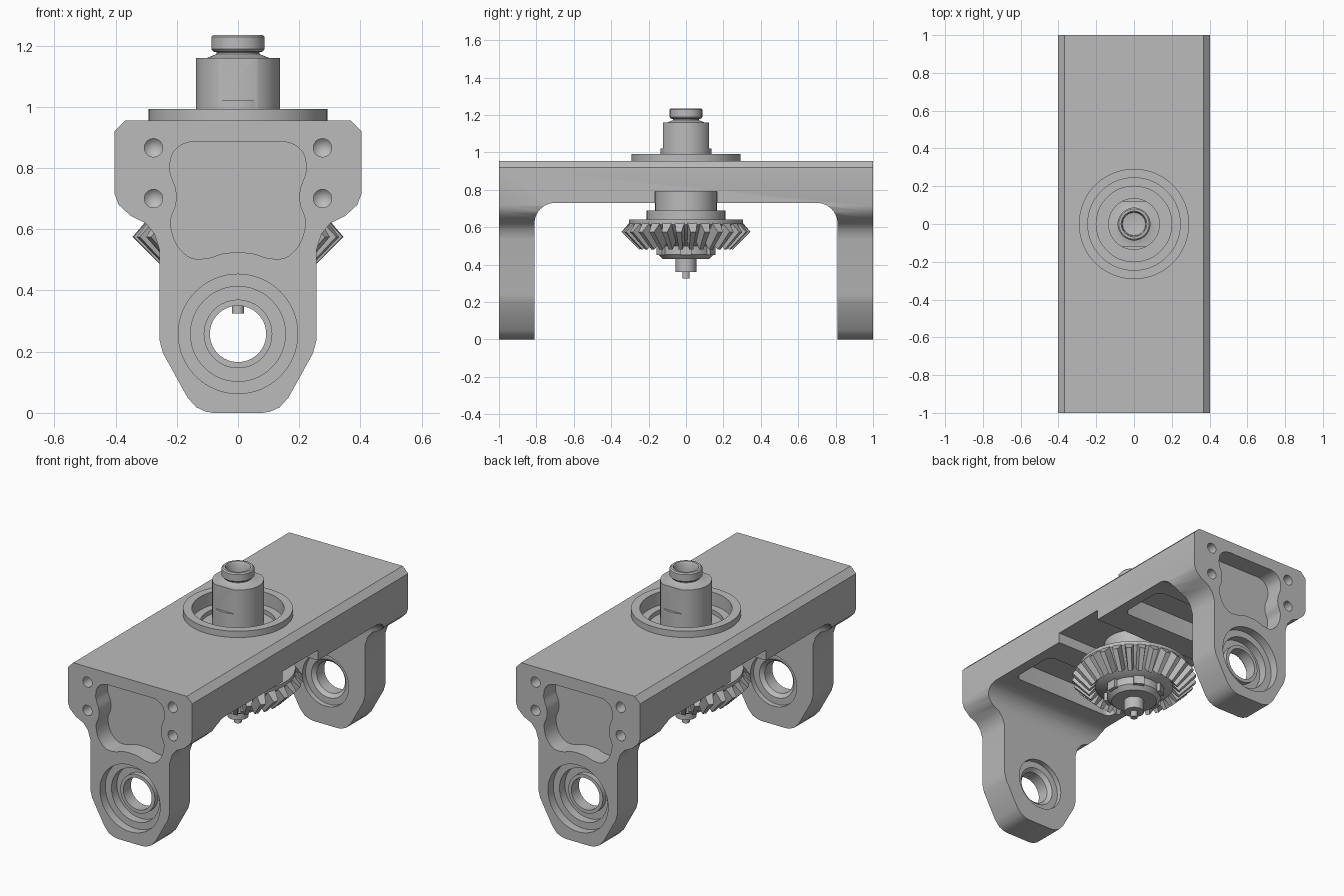
import bpy, bmesh, math
from mathutils import Matrix, Vector

cube = bpy.data.objects.get("Cube")
if cube:
    bpy.data.objects.remove(cube, do_unlink=True)

grey = bpy.data.materials.new("machined grey")
grey.use_nodes = True
grey.diffuse_color = (0.5, 0.5, 0.5, 1)
grey.node_tree.nodes["Principled BSDF"].inputs["Base Color"].default_value = (0.5, 0.5, 0.5, 1)


def make(name, bm):
    bmesh.ops.recalc_face_normals(bm, faces=bm.faces)
    mesh = bpy.data.meshes.new(name)
    bm.to_mesh(mesh)
    bm.free()
    mesh.materials.append(grey)
    ob = bpy.data.objects.new(name, mesh)
    bpy.context.collection.objects.link(ob)
    return ob


def extrude(name, points, axis, start, end):
    """Extrude a closed 2D outline (h, z) along axis x or y."""
    bm = bmesh.new()
    place = (lambda h, z, d: (h, d, z)) if axis == "y" else (lambda h, z, d: (d, h, z))
    face = bm.faces.new([bm.verts.new(place(h, z, start)) for h, z in points])
    res = bmesh.ops.extrude_face_region(bm, geom=[face])
    moved = [v for v in res["geom"] if isinstance(v, bmesh.types.BMVert)]
    step = end - start
    bmesh.ops.translate(bm, verts=moved, vec=(0, step, 0) if axis == "y" else (step, 0, 0))
    return make(name, bm)


def lathe(name, profile, ring=False, n=64, matrix=Matrix()):
    """Spin an (r, z) profile round z."""
    bm = bmesh.new()
    verts = [bm.verts.new((r, 0, z)) for r, z in profile]
    pairs = list(zip(verts, verts[1:])) + ([(verts[-1], verts[0])] if ring else [])
    edges = [bm.edges.new(p) for p in pairs]
    bmesh.ops.spin(bm, geom=verts + edges, cent=(0, 0, 0), axis=(0, 0, 1),
                   angle=math.tau, steps=n)
    bmesh.ops.remove_doubles(bm, verts=bm.verts, dist=1e-5)
    bmesh.ops.transform(bm, matrix=matrix, verts=bm.verts)
    return make(name, bm)


def box(name, center, size, round_z=0):
    bm = bmesh.new()
    bmesh.ops.create_cube(bm, size=1, matrix=Matrix.Translation(center) @ Matrix.Diagonal((*size, 1)))
    if round_z:
        upright = [e for e in bm.edges if abs(e.verts[0].co.z - e.verts[1].co.z) > size[2] / 2]
        bmesh.ops.bevel(bm, geom=upright, offset=round_z, segments=6, profile=0.5, affect="EDGES")
    return make(name, bm)


def curve(points, steps=6):
    """Closed smooth loop through the points."""
    pts, out = [Vector(p) for p in points], []
    for i in range(len(pts)):
        a, b, c, d = (pts[(i + k) % len(pts)] for k in (-1, 0, 1, 2))
        for s in range(steps):
            t = s / steps
            out.append(0.5 * (2 * b + (c - a) * t + (2 * a - 5 * b + 4 * c - d) * t * t
                              + (3 * b - a - 3 * c + d) * t ** 3))
    return [(p.x, p.y) for p in out]


def mirrored(half):
    return half + [(-h, z) for h, z in reversed(half) if abs(h) > 1e-6]


def cut(target, cutters):
    """Subtract each cutter, then drop it."""
    for c in cutters:
        mod = target.modifiers.new("cut", "BOOLEAN")
        mod.operation, mod.solver, mod.object = "DIFFERENCE", "EXACT", c
        c.hide_render = True
        dg = bpy.context.evaluated_depsgraph_get()
        result = bpy.data.meshes.new_from_object(target.evaluated_get(dg))
        target.modifiers.clear()
        target.data = result
        bpy.data.objects.remove(c, do_unlink=True)


# Bracket: outline of the end, extruded front to back
outline = mirrored([(0.368, 0.955), (0.403, 0.92), (0.403, 0.715), (0.39, 0.68), (0.35, 0.643),
                    (0.302, 0.62), (0.273, 0.585), (0.257, 0.535), (0.257, 0.24), (0.245, 0.195),
                    (0.165, 0.05), (0.136, 0.018), (0.105, 0.004), (0.08, 0)])
bracket = extrude("bracket", outline, "y", -1, 1)

# Opening between the legs, with filleted top corners
fillet = [(0.70 + 0.11 * math.cos(a), 0.62 + 0.11 * math.sin(a))
          for a in (math.pi / 2 * i / 10 for i in range(11))]
cutters = [extrude("opening", mirrored([(0.81, -0.1)] + fillet), "x", -1, 1)]

# Underside notch, two underside pockets and the top bore
cutters.append(box("notch", (0, 0, 0.74), (1, 0.33, 0.10)))
for s in (-1, 1):
    cutters.append(box("pocket", (0, s * 0.47, 0.76), (0.68, 0.30, 0.17), 0.04))
cutters.append(lathe("top_bore", [(0, 0.89), (0.2, 0.89), (0.2, 0.915), (0.245, 0.915),
                                  (0.245, 1.1), (0, 1.1)]))

# Recess, bearing seat and bolt holes in each leg
recess = mirrored([(0, 0.885), (0.09, 0.885), (0.165, 0.883), (0.212, 0.85), (0.222, 0.79),
                   (0.203, 0.73), (0.203, 0.68), (0.22, 0.625), (0.203, 0.555), (0.157, 0.508),
                   (0.1, 0.505), (0.05, 0.52), (0, 0.524)])
for s in (-1, 1):
    cutters.append(extrude("recess", curve(recess), "y", s * 0.89, s * 1.1))
    turn = Matrix.Rotation(s * -math.pi / 2, 4, "X")      # local z points outward
    cutters.append(lathe("seat", [(0, 0.7), (0.15, 0.7), (0.15, 0.84), (0.112, 0.84), (0.092, 0.86),
                                  (0.092, 0.9), (0.155, 0.9), (0.155, 0.95), (0.195, 0.95),
                                  (0.195, 1.1), (0, 1.1)],
                         matrix=Matrix.Translation((0, 0, 0.258)) @ turn))
    for x in (-0.276, 0.276):
        for z in (0.70, 0.866):
            cutters.append(lathe("bolt_hole", [(0, 0.88), (0.03, 0.91), (0.03, 1.1), (0, 1.1)], n=24,
                                 matrix=Matrix.Translation((x, 0, z)) @ turn))
    # Bearing inner race
    lathe("bearing_race", [(0.092, 0.88), (0.112, 0.88), (0.112, 0.93), (0.092, 0.93)], ring=True,
          matrix=Matrix.Translation((0, 0, 0.258)) @ turn)
cut(bracket, cutters)

# Flange ring on top
lathe("flange_ring", [(0.245, 0.93), (0.292, 0.93), (0.292, 0.992), (0.245, 0.992)], ring=True)

# Input shaft with hollow collar and two wrench flats
shaft = lathe("input_shaft", [(0, 1.16), (0.06, 1.17), (0.062, 1.225), (0.068, 1.235), (0.08, 1.235),
                              (0.087, 1.228), (0.087, 1.188), (0.08, 1.18), (0.07, 1.178),
                              (0.07, 1.172), (0.1, 1.16), (0.137, 1.16), (0.137, 0.86), (0, 0.86)])
cut(shaft, [box("flat", (0, s * 0.222, 1.12), (0.5, 0.2, 0.2)) for s in (-1, 1)])

# Bevel gear body with hub and lower spindle
lathe("gear_body", [(0, 0.80), (0.165, 0.80), (0.165, 0.69), (0.21, 0.69), (0.21, 0.64), (0.305, 0.64),
                    (0.305, 0.615), (0.215, 0.52), (0.15, 0.50), (0.15, 0.455), (0.125, 0.43),
                    (0.055, 0.43), (0.055, 0.36), (0.02, 0.36), (0.02, 0.325), (0, 0.325)])

# Gear teeth: tapered bars from heel to toe
TEETH = 28
bm = bmesh.new()
for i in range(TEETH):
    spin = Matrix.Rotation(math.tau * (i + 0.5) / TEETH, 4, "Z")
    ends = []
    for root, tip, k in (((0.298, 0.628), (0.345, 0.575), 1), ((0.205, 0.53), (0.25, 0.48), 0.72)):
        corners = [(root[0], -0.027 * k, root[1]), (tip[0], -0.015 * k, tip[1]),
                   (tip[0], 0.015 * k, tip[1]), (root[0], 0.027 * k, root[1])]
        ends.append([bm.verts.new(spin @ Vector(c)) for c in corners])
    heel, toe = ends
    bm.faces.new(heel)
    bm.faces.new(toe[::-1])
    for j in range(4):
        m = (j + 1) % 4
        bm.faces.new((heel[j], toe[j], toe[m], heel[m]))
make("gear_teeth", bm)

# Lock nut lugs under the gear
bm = bmesh.new()
for i in range(6):
    bmesh.ops.create_cube(bm, size=1, matrix=Matrix.Rotation(math.tau * i / 6, 4, "Z")
                          @ Matrix.Translation((0.14, 0, 0.475)) @ Matrix.Diagonal((0.05, 0.06, 0.05, 1)))
make("lock_nut_lugs", bm)

# Smooth round surfaces, keep machined edges sharp
for ob in bpy.context.scene.objects:
    ob.select_set(ob.type == "MESH")
    if ob.type == "MESH":
        bpy.context.view_layer.objects.active = ob
bpy.ops.object.shade_smooth_by_angle(angle=math.radians(30))
